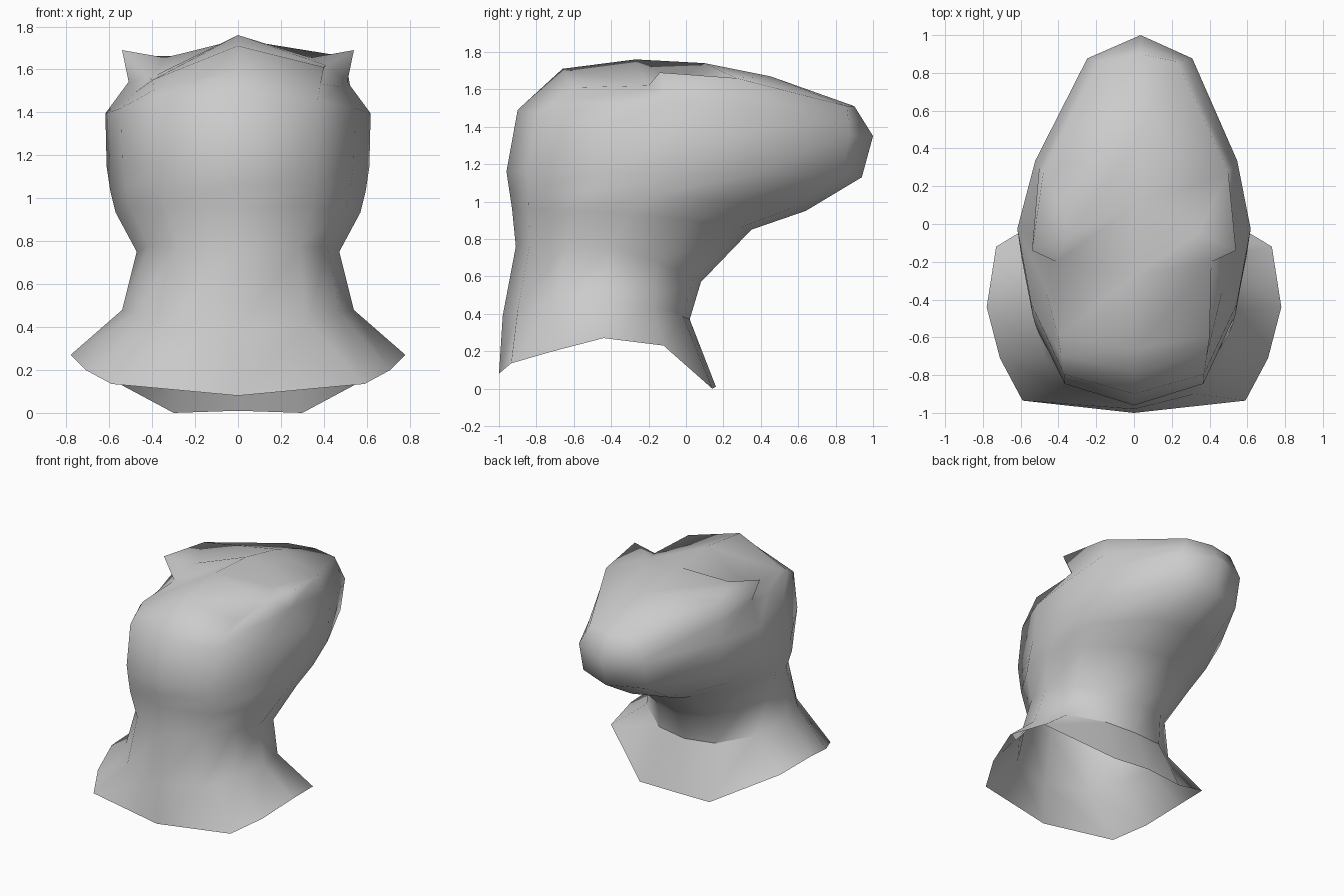
import bpy, bmesh

if "Cube" in bpy.data.objects:
    bpy.data.objects.remove(bpy.data.objects["Cube"])

# Position and width along a half section, front centre -> side -> back centre
NECK_T = (0, .08, .28, .52, .8, .965, 1)
HEAD_T = (0, .055, .25, .46, .65, .935, 1)
WIDTH = (0, .6, .88, 1, .865, .45, 0)

# Sections: front y, front z, back y, back z, half width, bend, arch
sections = [
    (-.98, .39, .02, .37, .54, 1, .1),      # base of neck
    (-.91, .76, .08, .57, .472, 2, .04),    # narrow neck
    (-.93, .96, .35, .85, .57, 2, 0),       # throat
    (-.945, 1.06, .64, .95, .595, 2, 0),    # underside of head
    (-.96, 1.16, .94, 1.13, .612, 1, 0),    # lower head
    (-.9, 1.49, 1, 1.35, .618, .5, 0),      # widest part of head
]


def section(index):
    y0, z0, y1, z1, w, bend, arch = sections[index]
    blend = index / (len(sections) - 1)
    half = []
    for a, b, k in zip(NECK_T, HEAD_T, WIDTH):
        t = a + (b - a) * blend
        z = z0 + (z1 - z0) * t ** bend + 4 * arch * t * (1 - t)
        half.append((w * k, y0 + (y1 - y0) * t, z))
    return half


# Flared collar rim, crown edge with pointed ears, and crown centre line
rim = [(0, -1, .08), (.59, -.935, .135), (.71, -.71, .2), (.78, -.44, .27),
       (.73, -.12, .23), (.3, .14, 0), (0, .16, .01)]
edge = [(0, -.66, 1.71), (.4, -.6, 1.61), (.41, -.2, 1.62), (.54, -.14, 1.69),
        (.49, .27, 1.66), (.2, .86, 1.51), (0, .9, 1.51)]
crown = [(0, -.27, 1.76), (0, .1, 1.74), (0, .45, 1.67)]

halves = [rim] + [section(i) for i in range(len(sections))]
# Band under the crown, halfway up and drawn in below the ears
band = [tuple((p + q) / 2 for p, q in zip(a, b)) for a, b in zip(halves[-1], edge)]
band[3] = (band[3][0] * .88, band[3][1], band[3][2])
halves += [band, edge]

bm = bmesh.new()


def vert(x, y, z):
    # the snout leans slightly to one side
    lean = .035 * max(0, y) if z > .8 else 0
    return bm.verts.new((x + lean, y, z))


# Full loops: mirror each half section
loops = []
for half in halves:
    right = [vert(*p) for p in half]
    left = [vert(-x, y, z) for x, y, z in half[1:-1]]
    loops.append(right + left[::-1])

# The brow sits a little lower on the left
for loop, drop in zip(loops[-2:], (.025, .06)):
    for v in loop[-2:]:
        v.co.z -= drop

# Skin of collar, neck and head (open underneath)
n = len(loops[0])
for a, b in zip(loops, loops[1:]):
    for i in range(n):
        j = (i + 1) % n
        bm.faces.new((a[i], a[j], b[j], b[i]))

# Crown: strips between the top edge and the centre line, dipping beside each ear
top = loops[-1]
spine = [top[0]] + [vert(*p) for p in crown] + [top[6]]
for s in (1, -1):
    p = [top[s * i] for i in range(7)]
    dip = vert(s * .34, -.05, 1.655)
    faces = [(spine[0], p[1], p[2], spine[1]), (spine[1], p[2], dip, spine[2]),
             (p[2], p[3], dip), (dip, p[3], p[4]),
             (spine[2], dip, p[4], spine[3]), (spine[3], p[4], p[5], spine[4])]
    for f in faces:
        bm.faces.new(f[::s])

for f in bm.faces:
    f.smooth = True

# Crease where the back of the neck meets the collar
for i in range(4, 8):
    bm.edges.get((loops[1][i], loops[1][i + 1])).smooth = False

mesh = bpy.data.meshes.new("hooded_head")
bm.to_mesh(mesh)
bm.free()
obj = bpy.data.objects.new("hooded_head", mesh)
bpy.context.collection.objects.link(obj)

grey = bpy.data.materials.new("light_grey")
grey.diffuse_color = (.6, .6, .6, 1)
grey.use_nodes = True
grey.node_tree.nodes["Principled BSDF"].inputs["Base Color"].default_value = grey.diffuse_color
mesh.materials.append(grey)
